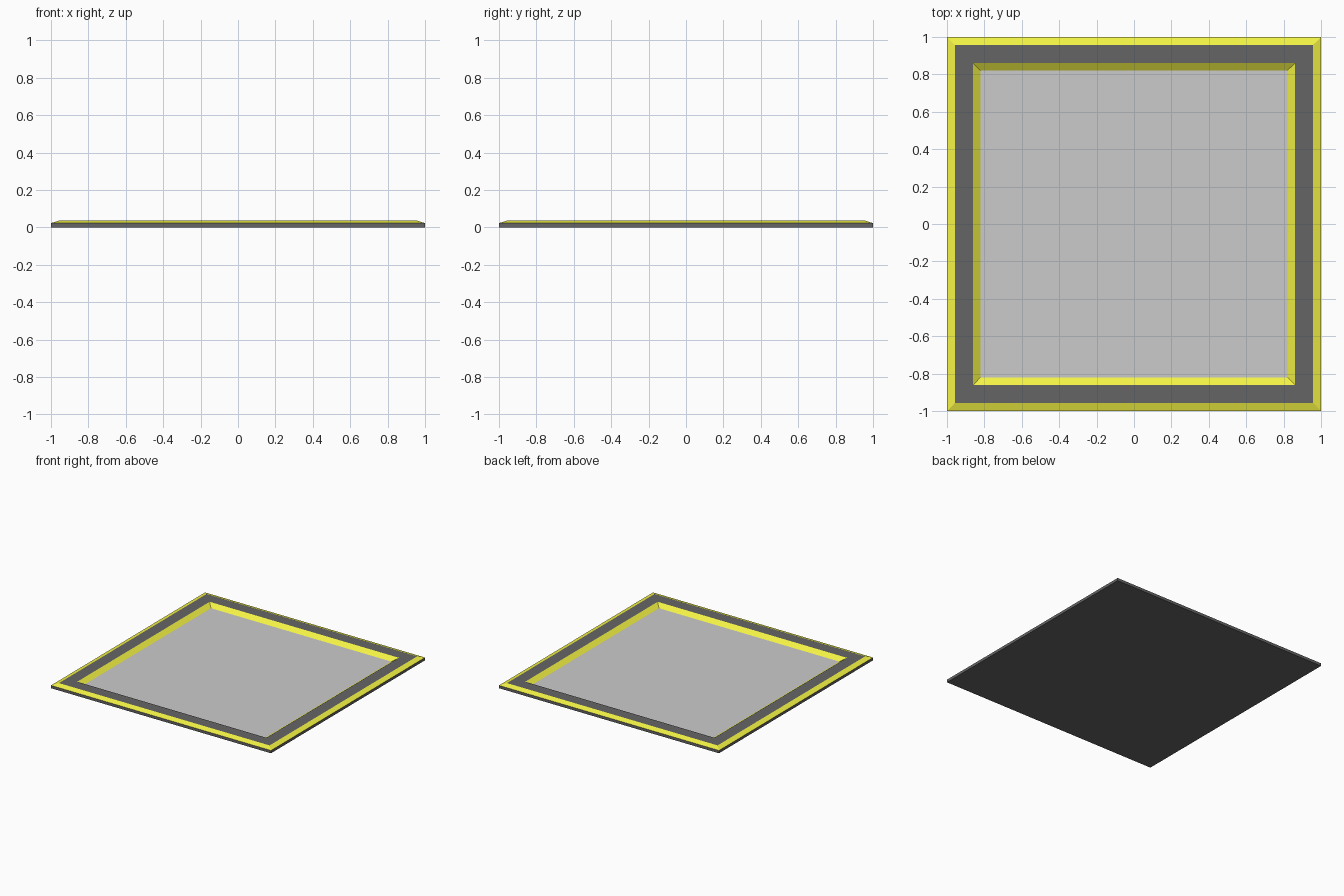
import bpy, bmesh

if "Cube" in bpy.data.objects:
    bpy.data.objects.remove(bpy.data.objects["Cube"])


def material(name, color):
    m = bpy.data.materials.new(name)
    m.diffuse_color = (*color, 1)
    m.use_nodes = True
    m.node_tree.nodes["Principled BSDF"].inputs["Base Color"].default_value = m.diffuse_color
    return m


dark = material("dark_grey", (0.13, 0.13, 0.13))
yellow = material("yellow", (0.9, 0.9, 0.06))


def square_part(name, rings, mat=None, cap_start=False, cap_end=False):
    """Join square rings given as (half width, height) into one mesh."""
    bm = bmesh.new()
    loops = [[bm.verts.new((sx * r, sy * r, z))
              for sx, sy in ((-1, -1), (1, -1), (1, 1), (-1, 1))]
             for r, z in rings]
    for a, b in zip(loops, loops[1:]):
        for i in range(4):
            j = (i + 1) % 4
            bm.faces.new((a[i], a[j], b[j], b[i]))
    if cap_start:
        bm.faces.new(loops[0][::-1])
    if cap_end:
        bm.faces.new(loops[-1])
    mesh = bpy.data.meshes.new(name)
    bm.to_mesh(mesh)
    bm.free()
    if mat:
        mesh.materials.append(mat)
    ob = bpy.data.objects.new(name, mesh)
    bpy.context.collection.objects.link(ob)
    return ob


FLOOR, EDGE, TOP = 0.01, 0.023, 0.037

# Slab underside and side walls
square_part("base", [(1, 0), (1, EDGE)], dark, cap_start=True)
# Sloped yellow trim on the outside and inside of the rim
square_part("outer_trim", [(1, EDGE), (0.957, TOP)], yellow)
square_part("inner_trim", [(0.86, TOP), (0.82, FLOOR)], yellow)
# Flat rim between the trims
square_part("rim", [(0.957, TOP), (0.86, TOP)], dark)
# Recessed floor
square_part("floor_panel", [(0.82, FLOOR)], cap_end=True)
